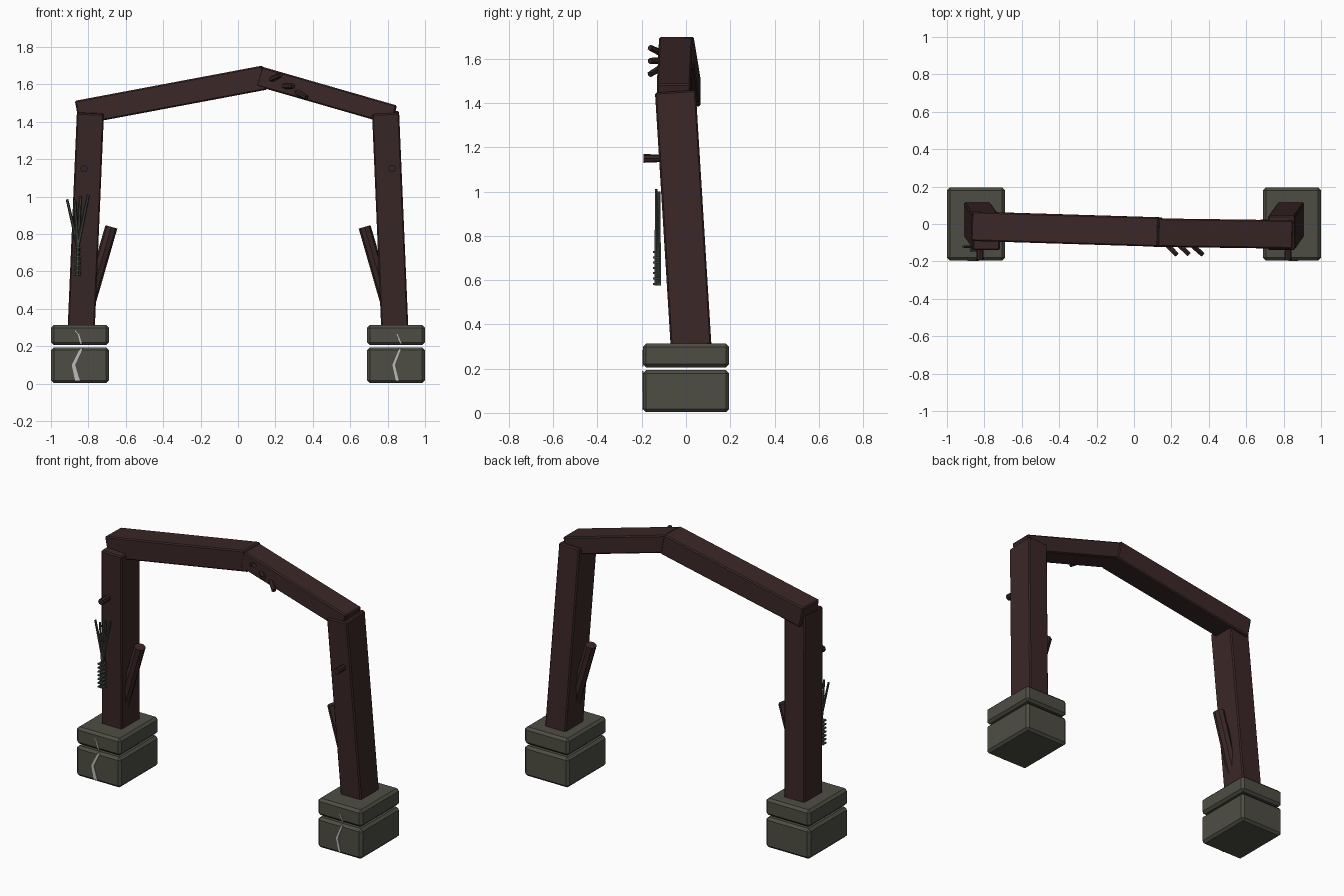
import bpy, bmesh
from mathutils import Vector, Matrix

if "Cube" in bpy.data.objects:
    bpy.data.objects.remove(bpy.data.objects["Cube"])


def material(name, rgb):
    m = bpy.data.materials.new(name)
    m.diffuse_color = (*rgb, 1)
    m.use_nodes = True
    m.node_tree.nodes["Principled BSDF"].inputs["Base Color"].default_value = m.diffuse_color
    return m


WOOD = material("dark_red_wood", (0.043, 0.020, 0.020))
PEG = material("peg_wood", (0.036, 0.018, 0.018))
STONE = material("grey_stone", (0.076, 0.076, 0.058))
CRACK = material("pale_crack", (0.50, 0.50, 0.48))
TWIG = material("grey_green_straw", (0.055, 0.065, 0.052))


def finish(name, bm, mat):
    bmesh.ops.recalc_face_normals(bm, faces=bm.faces)
    me = bpy.data.meshes.new(name)
    bm.to_mesh(me)
    bm.free()
    me.materials.append(mat)
    ob = bpy.data.objects.new(name, me)
    bpy.context.collection.objects.link(ob)
    return ob


def box(name, matrix, size, mat, bevel):
    bm = bmesh.new()
    bmesh.ops.create_cube(bm, size=1, matrix=matrix @ Matrix.Diagonal((*size, 1)))
    if bevel:
        bmesh.ops.bevel(bm, geom=bm.edges[:], offset=bevel, segments=1,
                        affect='EDGES', profile=0.5)
    return finish(name, bm, mat)


def beam(name, a, b, sx, sy, mat=WOOD, bevel=0.007):
    """Box running from a to b; sy is its depth along y."""
    a, b = Vector(a), Vector(b)
    d = (b - a).normalized()
    x = Vector((0, 1, 0)).cross(d).normalized()
    y = d.cross(x)
    m = Matrix((x, y, d)).transposed().to_4x4()
    m.translation = (a + b) / 2
    return box(name, m, (sx, sy, (b - a).length), mat, bevel)


def rod(name, a, b, r1, r2, mat, sides=8, flat=1.0):
    """Tapered cylinder from a to b; flat stretches it along y."""
    a, b = Vector(a), Vector(b)
    d = b - a
    m = Matrix.Translation((a + b) / 2) @ d.to_track_quat('Z', 'Y').to_matrix().to_4x4()
    bm = bmesh.new()
    bmesh.ops.create_cone(bm, cap_ends=True, segments=sides, radius1=r1,
                          radius2=r2, depth=d.length, matrix=m)
    mid = (a.y + b.y) / 2
    for v in bm.verts:
        v.co.y = mid + (v.co.y - mid) * flat
    return finish(name, bm, mat)


def crack(name, pts, y):
    """Thin plate following (x, z, width) points on the front of a stone."""
    bm = bmesh.new()
    left = [bm.verts.new((x - w / 2, y, z)) for x, z, w in pts]
    right = [bm.verts.new((x + w / 2, y, z)) for x, z, w in pts]
    for i in range(len(pts) - 1):
        bm.faces.new((left[i], right[i], right[i + 1], left[i + 1]))
    ret = bmesh.ops.extrude_face_region(bm, geom=bm.faces[:])
    for v in ret['geom']:
        if isinstance(v, bmesh.types.BMVert):
            v.co.y += 0.006
    return finish(name, bm, CRACK)


# paired parts: stone footings, leaning posts, braces and pegs
for s, side in ((-1, "left"), (1, "right")):
    for part, z0, z1 in (("lower", 0.003, 0.194), ("upper", 0.206, 0.313)):
        box(f"{side}_{part}_stone", Matrix.Translation((s * 0.845, 0, (z0 + z1) / 2)),
            (0.31, 0.39, z1 - z0), STONE, 0.015)
    beam(f"{side}_post", (s * 0.838, 0.023, 0.300), (s * 0.789, -0.048, 1.450), 0.145, 0.184)
    rod(f"{side}_brace", (s * 0.81, -0.015, 0.38), (s * 0.677, -0.015, 0.838),
        0.034, 0.033, WOOD, 8, 1.15)
    rod(f"{side}_peg", (s * 0.824, -0.120, 1.15), (s * 0.824, -0.193, 1.15),
        0.017, 0.020, PEG, 8)

# two-piece broken lintel
beam("lintel_long", (-0.858, -0.012, 1.448), (0.142, -0.043, 1.636), 0.131, 0.157)
beam("lintel_short", (0.113, -0.046, 1.643), (0.835, -0.056, 1.435), 0.108, 0.152)

# splinter pegs near the break
for i, (a, b) in enumerate((
        ((0.175, -0.110, 1.625), (0.228, -0.163, 1.650)),
        ((0.240, -0.110, 1.592), (0.295, -0.163, 1.590)),
        ((0.308, -0.110, 1.562), (0.366, -0.163, 1.530)))):
    rod(f"lintel_peg_{i + 1}", a, b, 0.016, 0.014, PEG, 6)

# cracks in the footing stones
crack("left_lower_crack", [(-0.836, 0.19, 0.014), (-0.880, 0.10, 0.018), (-0.858, 0.015, 0.026)], -0.199)
crack("left_upper_crack", [(-0.872, 0.285, 0.005), (-0.852, 0.262, 0.007), (-0.838, 0.210, 0.010)], -0.199)
crack("right_lower_crack", [(0.868, 0.19, 0.010), (0.832, 0.10, 0.013), (0.852, 0.015, 0.016)], -0.199)
crack("right_upper_crack", [(0.850, 0.265, 0.005), (0.873, 0.210, 0.008)], -0.199)

# bundle of straw on the left post, bound with short bars
rod("straw_stem_front", (-0.860, -0.135, 0.575), (-0.855, -0.135, 0.77), 0.009, 0.009, TWIG, 6)
rod("straw_stem_back", (-0.848, -0.120, 0.575), (-0.855, -0.120, 0.77), 0.008, 0.008, TWIG, 6)
for i, (x, z) in enumerate(((-0.914, 0.985), (-0.873, 0.985), (-0.842, 1.0), (-0.800, 1.01))):
    y = -0.134 if i % 2 else -0.122
    rod(f"straw_prong_{i + 1}", (-0.856, y, 0.73), (x, y, z), 0.009, 0.007, TWIG, 6)
for i in range(7):
    z = 0.583 + i * 0.024
    box(f"straw_binding_{i + 1}", Matrix.Translation((-0.857, -0.134, z)),
        (0.042, 0.032, 0.009), TWIG, 0)
